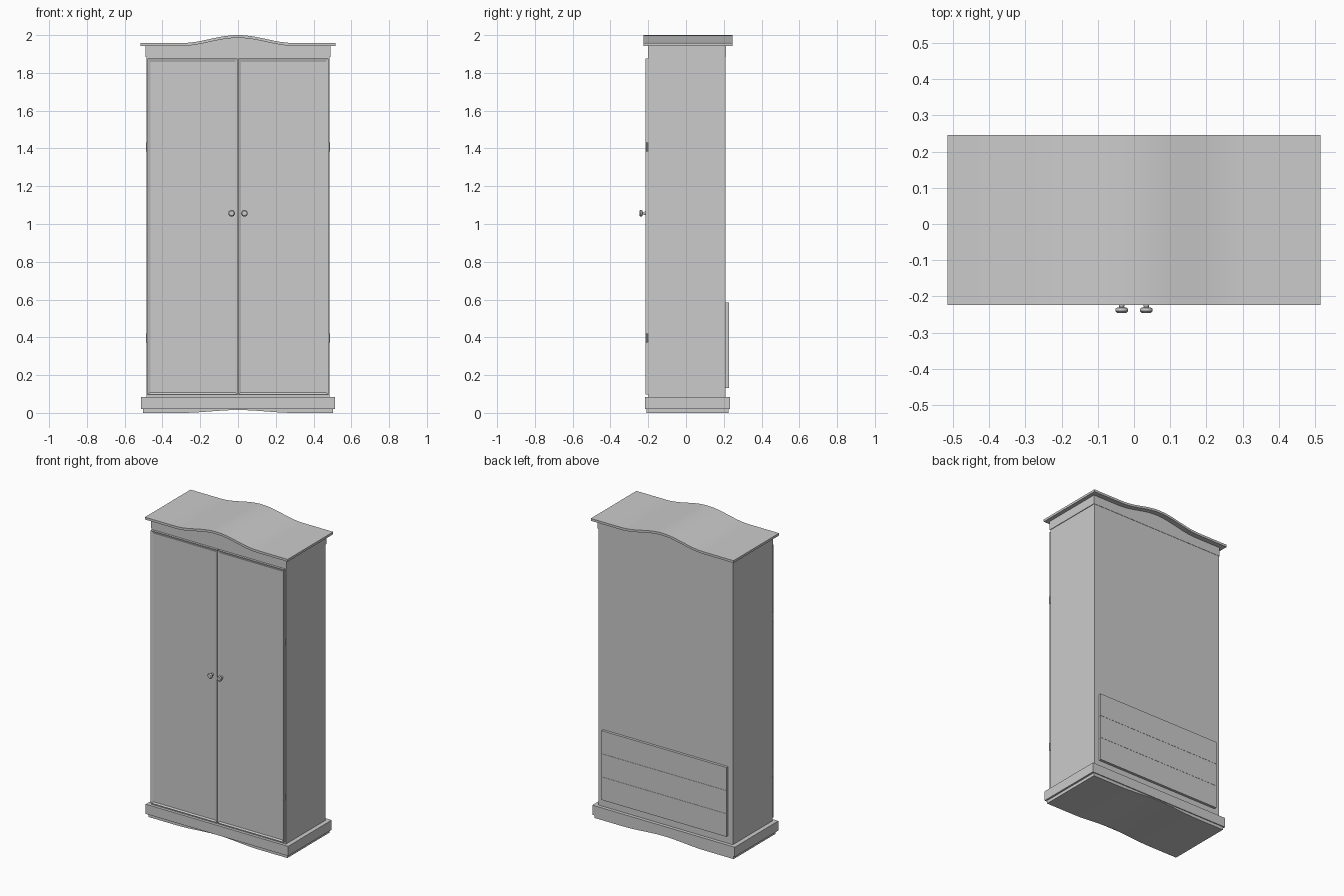
import bpy, bmesh, math

if "Cube" in bpy.data.objects:
    bpy.data.objects.remove(bpy.data.objects["Cube"])


def finish(name, bm):
    bmesh.ops.recalc_face_normals(bm, faces=bm.faces[:])
    me = bpy.data.meshes.new(name)
    bm.to_mesh(me)
    bm.free()
    ob = bpy.data.objects.new(name, me)
    bpy.context.collection.objects.link(ob)
    return ob


def smooth(ob):
    bpy.ops.object.select_all(action='DESELECT')
    ob.select_set(True)
    bpy.context.view_layer.objects.active = ob
    bpy.ops.object.shade_smooth_by_angle(angle=math.radians(35))


def strip(name, xs, low, high, y0, y1):
    """Solid between two height curves over x, extruded from y0 to y1."""
    bm = bmesh.new()
    rows = [[bm.verts.new(p) for p in ((x, y0, low(x)), (x, y1, low(x)),
                                       (x, y1, high(x)), (x, y0, high(x)))] for x in xs]
    for a, b in zip(rows, rows[1:]):
        for i in range(4):
            j = (i + 1) % 4
            bm.faces.new((a[i], a[j], b[j], b[i]))
    bm.faces.new(rows[0])
    bm.faces.new(rows[-1])
    return finish(name, bm)


def box(name, x0, x1, y0, y1, z0, z1):
    return strip(name, (x0, x1), lambda x: z0, lambda x: z1, y0, y1)


def lathe(name, profile, origin, axis, segments):
    """Revolve (radius, distance) points about the -y or z axis."""
    bm = bmesh.new()
    ox, oy, oz = origin
    rings = []
    for r, d in profile:
        ring = []
        for i in range(segments):
            t = 2 * math.pi * (i + 0.5) / segments
            c, s = r * math.cos(t), r * math.sin(t)
            off = (c, -d, s) if axis == 'y' else (c, s, d)
            ring.append(bm.verts.new((ox + off[0], oy + off[1], oz + off[2])))
        rings.append(ring)
    for a, b in zip(rings, rings[1:]):
        for i in range(segments):
            j = (i + 1) % segments
            bm.faces.new((a[i], a[j], b[j], b[i]))
    bm.faces.new(rings[0])
    bm.faces.new(rings[-1])
    ob = finish(name, bm)
    smooth(ob)
    return ob


def door(name, s):
    """Framed door with a recessed panel notched around the knob plate."""
    front, back, recess = -0.214, -0.199, -0.207
    bm = bmesh.new()
    inner = [(0.016, 0.108), (0.464, 0.108), (0.464, 1.858), (0.016, 1.858),
             (0.016, 1.114), (0.058, 1.114), (0.058, 0.855), (0.016, 0.855)]
    panel = bm.faces.new([bm.verts.new((s * x, front, z)) for x, z in inner])
    rim = list(panel.edges)
    bmesh.ops.inset_region(bm, faces=[panel], thickness=0.010, use_even_offset=True)
    for v in panel.verts:
        v.co.y = recess
    rim = [e for e in bm.edges if e.is_boundary]
    outer = [(0.003, 0.098), (0.480, 0.098), (0.480, 1.877), (0.003, 1.877)]
    vf = [bm.verts.new((s * x, front, z)) for x, z in outer]
    vb = [bm.verts.new((s * x, back, z)) for x, z in outer]
    edges = [bm.edges.new((vf[i], vf[(i + 1) % 4])) for i in range(4)]
    bmesh.ops.triangle_fill(bm, use_beauty=True, edges=rim + edges, normal=(0, -1, 0))
    for i in range(4):
        j = (i + 1) % 4
        bm.faces.new((vf[i], vf[j], vb[j], vb[i]))
    bm.faces.new(vb)
    return finish(name, bm)


def bump(x):
    return 0.5 + 0.5 * math.cos(math.pi * x / 0.3) if abs(x) < 0.3 else 0.0


def arch_xs(half):
    return [-half] + [-0.3 + 0.6 * i / 24 for i in range(25)] + [half]


# Carcass and arched frieze
box("cabinet_body", -0.485, 0.485, -0.198, 0.210, 0.08, 1.885)
strip("frieze", arch_xs(0.489), lambda x: 1.885,
      lambda x: 1.943 + 0.042 * bump(x), -0.200, 0.212)

# Arched cornice
smooth(strip("cornice", arch_xs(0.515), lambda x: 1.943 + 0.042 * bump(x),
             lambda x: 1.958 + 0.042 * bump(x), -0.224, 0.246))

# Plinth with a shallow arched foot below it
box("plinth", -0.514, 0.514, -0.217, 0.232, 0.020, 0.083)
strip("arched_foot", arch_xs(0.502), lambda x: 0.015 * bump(x),
      lambda x: 0.021, -0.208, 0.226)

# Doors, knobs and hinges
for side, s in (("left", -1), ("right", 1)):
    door(side + "_door", s)
    lathe(side + "_knob", [(0.009, 0), (0.007, 0.016), (0.016, 0.018), (0.018, 0.022),
                           (0.018, 0.027), (0.013, 0.032)], (s * 0.034, -0.214, 1.057), 'y', 12)
    for level, z in (("lower", 0.396), ("upper", 1.408)):
        lathe(f"{side}_{level}_hinge", [(0.005, -0.024), (0.005, 0.024)],
              (s * 0.482, -0.206, z), 'z', 10)

# Slats across the lower back
for i in range(3):
    z = 0.132 + i * 0.151
    box(f"back_slat_{i + 1}", -0.45, 0.45, 0.209, 0.227, z, z + 0.150)
